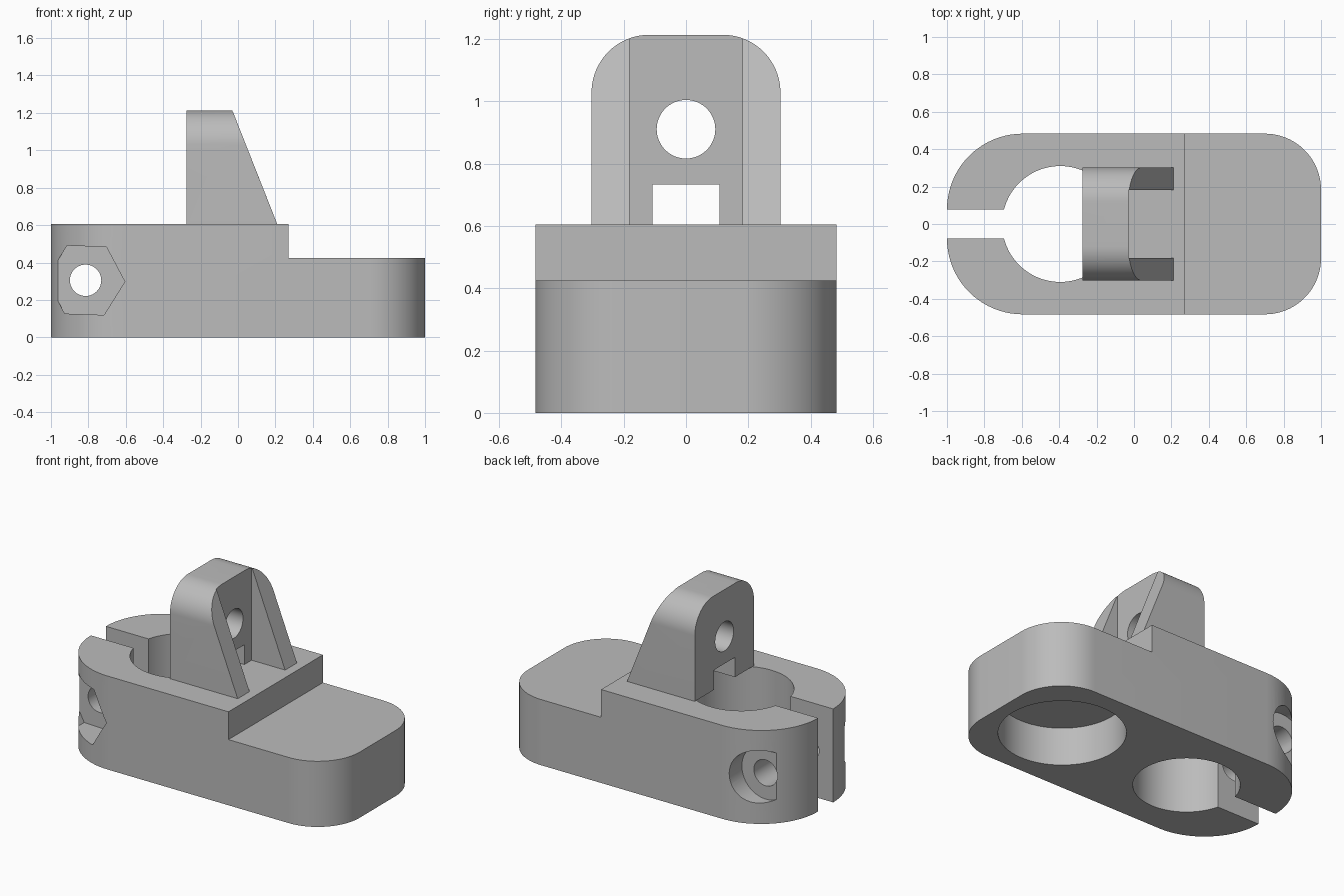
import bpy
import bmesh
from math import cos, sin, pi, radians

if "Cube" in bpy.data.objects:
    bpy.data.objects.remove(bpy.data.objects["Cube"])

grey = bpy.data.materials.new("plain grey")
grey.use_nodes = True
grey.diffuse_color = (0.5, 0.5, 0.5, 1)
grey.node_tree.nodes["Principled BSDF"].inputs["Base Color"].default_value = (0.5, 0.5, 0.5, 1)


def arc(cx, cy, r, start, end, steps=20):
    """Points on an arc, angles in degrees."""
    angles = [radians(start + (end - start) * i / steps) for i in range(steps + 1)]
    return [(cx + r * cos(a), cy + r * sin(a)) for a in angles]


def circle(cx, cy, r, sides=64, turn=0):
    return arc(cx, cy, r, turn, turn + 360, sides)[:-1]


def box(a0, b0, a1, b1):
    return [(a0, b0), (a1, b0), (a1, b1), (a0, b1)]


def prism(name, points, axis, low, high):
    """Extrude a flat outline along the x, y or z axis."""
    place = {"x": lambda a, b, t: (t, a, b),
             "y": lambda a, b, t: (a, t, b),
             "z": lambda a, b, t: (a, b, t)}[axis]
    bm = bmesh.new()
    rings = [[bm.verts.new(place(a, b, t)) for a, b in points] for t in (low, high)]
    bm.faces.new(rings[0])
    bm.faces.new(rings[1])
    n = len(points)
    for i in range(n):
        j = (i + 1) % n
        bm.faces.new((rings[0][i], rings[0][j], rings[1][j], rings[1][i]))
    bmesh.ops.recalc_face_normals(bm, faces=bm.faces)
    mesh = bpy.data.meshes.new(name)
    bm.to_mesh(mesh)
    bm.free()
    mesh.materials.append(grey)
    obj = bpy.data.objects.new(name, mesh)
    bpy.context.collection.objects.link(obj)
    return obj


def combine(target, tool, operation="DIFFERENCE"):
    """Apply a boolean and discard the tool."""
    mod = target.modifiers.new("cut", "BOOLEAN")
    mod.operation = operation
    mod.solver = "EXACT"
    mod.object = tool
    bpy.context.view_layer.objects.active = target
    bpy.ops.object.modifier_apply(modifier=mod.name)
    bpy.data.objects.remove(tool)


def smooth(obj):
    bpy.ops.object.select_all(action="DESELECT")
    obj.select_set(True)
    bpy.context.view_layer.objects.active = obj
    bpy.ops.object.shade_smooth_by_angle(angle=pi / 6)


# Clamp body: rounded outline, stepped down at the right
top, step, half = 0.605, 0.425, 0.483
outline = (arc(0.7, half - 0.3, 0.3, 0, 90) + arc(-0.595, half - 0.405, 0.405, 90, 180)
           + arc(-0.595, 0.405 - half, 0.405, 180, 270) + arc(0.7, 0.3 - half, 0.3, 270, 360))
body = prism("clamp_body", outline, "z", 0, top)
combine(body, prism("step_cutter", box(0.27, step, 1.2, 0.8), "y", -1, 1))

# Clamp bore, its slot and the round recess underneath
combine(body, prism("bore_cutter", circle(-0.395, 0, 0.31), "z", -0.1, 0.8))
combine(body, prism("slot_cutter", box(-1.2, -0.077, -0.6, 0.077), "z", -0.1, 0.8))
combine(body, prism("recess_cutter", circle(0.54, 0, 0.37), "z", -0.1, 0.245))

# Cross bolt hole with hexagonal nut pocket in front and round head pocket behind
bolt = (-0.815, 0.305)
combine(body, prism("bolt_cutter", circle(*bolt, 0.084, 40), "y", -1, 1))
combine(body, prism("nut_cutter", circle(*bolt, 0.21, 6, -2), "y", -1, -0.25))
combine(body, prism("head_cutter", circle(*bolt, 0.17, 48), "y", 0.35, 1))
smooth(body)

# Upright bracket: sloped side profile trimmed to a round-shouldered front
side = [(-0.275, top), (0.21, top), (-0.03, 1.213), (-0.275, 1.213)]
bracket = prism("upright_bracket", side, "y", -0.303, 0.303)
shoulders = ([(-0.303, 0.5), (0.303, 0.5)] + arc(0.118, 1.028, 0.185, 0, 90)
             + arc(-0.118, 1.028, 0.185, 90, 180))
combine(bracket, prism("shoulder_trim", shoulders, "x", -0.5, 0.5), "INTERSECT")

# Space between the side ribs, pivot hole and cable notch
combine(bracket, prism("rib_gap_cutter", box(-0.182, 0.5, 0.182, 1.4), "x", -0.03, 0.5))
combine(bracket, prism("pivot_cutter", circle(0, 0.91, 0.094), "x", -0.5, 0.5))
combine(bracket, prism("notch_cutter", box(-0.108, 0.5, 0.108, 0.733), "x", -0.5, 0.5))
smooth(bracket)
